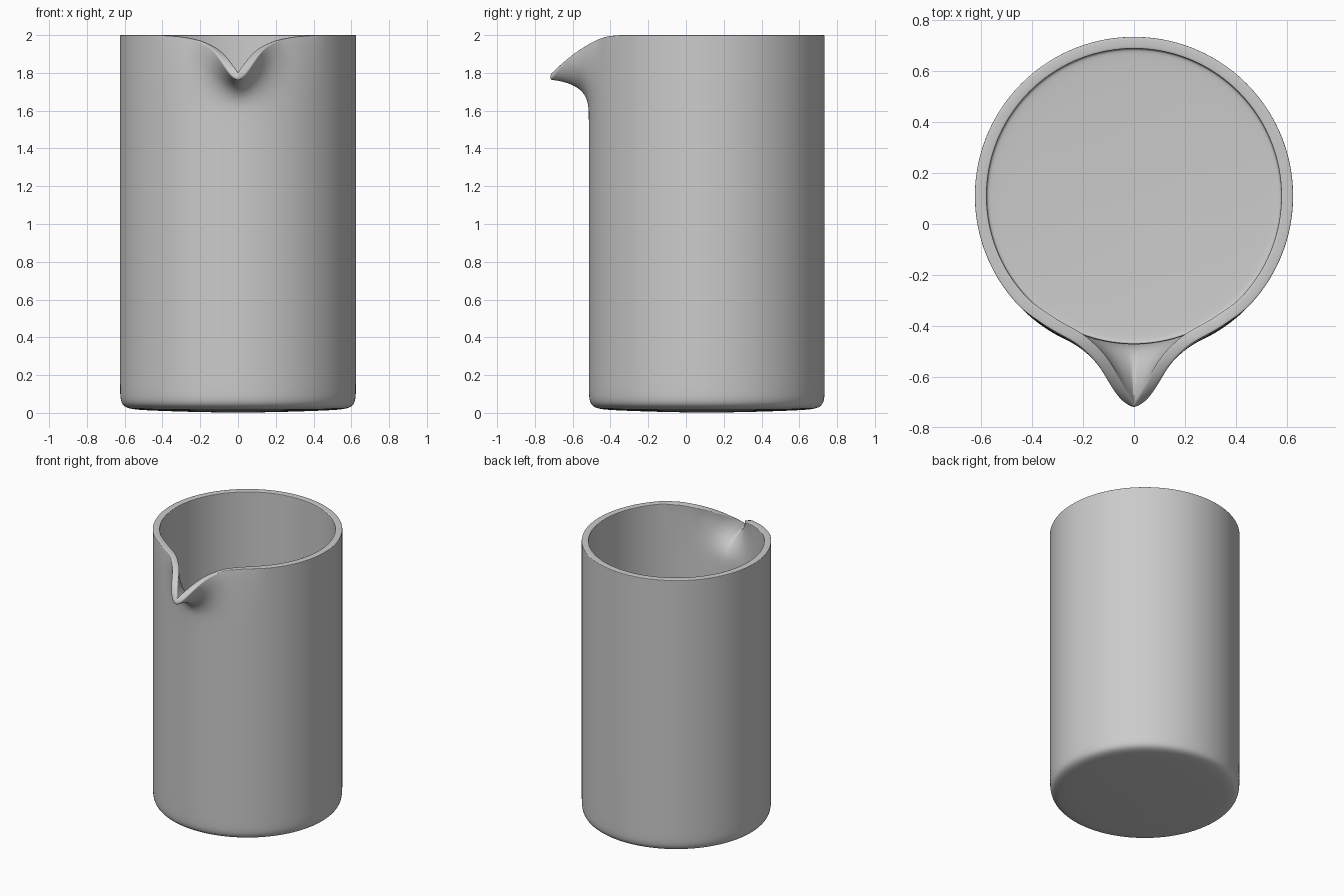
import bpy, bmesh
from math import sin, cos, pi
from mathutils import Vector

if "Cube" in bpy.data.objects:
    bpy.data.objects.remove(bpy.data.objects["Cube"])

N = 96            # columns around
R = 0.602         # mid-wall radius
CY = 0.11         # vessel axis offset
WALL = 0.046
Z0 = 1.6          # height where the spout starts to flare

# Pouring lip: angle from front -> mid-rim position (x, y, z), mirrored in x
LIP = [(0.00, 0.000, -0.725, 1.775), (0.08, 0.028, -0.700, 1.805),
       (0.16, 0.055, -0.660, 1.850), (0.25, 0.085, -0.600, 1.895),
       (0.34, 0.125, -0.530, 1.937), (0.45, 0.200, -0.455, 1.975),
       (0.58, 0.305, -0.400, 1.993), (0.75, 0.410, -0.330, 2.001)]


def base(a, r, z):
    return Vector((r * sin(a), CY - r * cos(a), z))


def rim(a):
    b = abs(a)
    for p, q in zip(LIP, LIP[1:]):
        if b <= q[0]:
            t = (b - p[0]) / (q[0] - p[0])
            v = Vector(p[1:]).lerp(Vector(q[1:]), t)
            return Vector((v.x if a >= 0 else -v.x, v.y, v.z))
    return base(a, R, 2.001)


def column(a):
    # bottom, straight wall, then a curve flaring out to the rim
    pts = [base(a, r, z) for r, z in
           [(0.25, 0.028), (0.48, 0.036), (0.565, 0.042), (0.593, 0.052), (R, 0.075),
            (R, 0.15), (R, 0.6), (R, 1.1), (R, 1.45)]]
    end = rim(a)
    start = base(a, R, Z0)
    mid = base(a, R, end.z - 0.01 - 0.05 * min(1, (end.z - 1.775) / 0.1))
    for t in (0, 0.15, 0.3, 0.45, 0.6, 0.75, 0.88, 0.96, 1):
        pts.append(start * (1 - t) ** 2 + mid * 2 * t * (1 - t) + end * t * t)
    return pts


# Single-skin vessel surface
bm = bmesh.new()
cols = []
for i in range(N):
    a = 2 * pi * i / N
    if a > pi:
        a -= 2 * pi
    cols.append([bm.verts.new(p) for p in column(a)])
centre = bm.verts.new((0, CY, 0.024))
for i in range(N):
    c, d = cols[i], cols[(i + 1) % N]
    bm.faces.new((centre, d[0], c[0]))
    for j in range(len(c) - 1):
        bm.faces.new((c[j], d[j], d[j + 1], c[j + 1]))
bmesh.ops.recalc_face_normals(bm, faces=bm.faces)
mesh = bpy.data.meshes.new("beaker")
bm.to_mesh(mesh)
bm.free()
mesh.polygons.foreach_set("use_smooth", [True] * len(mesh.polygons))
beaker = bpy.data.objects.new("beaker", mesh)
bpy.context.collection.objects.link(beaker)

# Wall thickness and rounded rim
sol = beaker.modifiers.new("wall", 'SOLIDIFY')
sol.thickness = WALL
sol.offset = 0
sub = beaker.modifiers.new("smooth", 'SUBSURF')
sub.levels = sub.render_levels = 2
